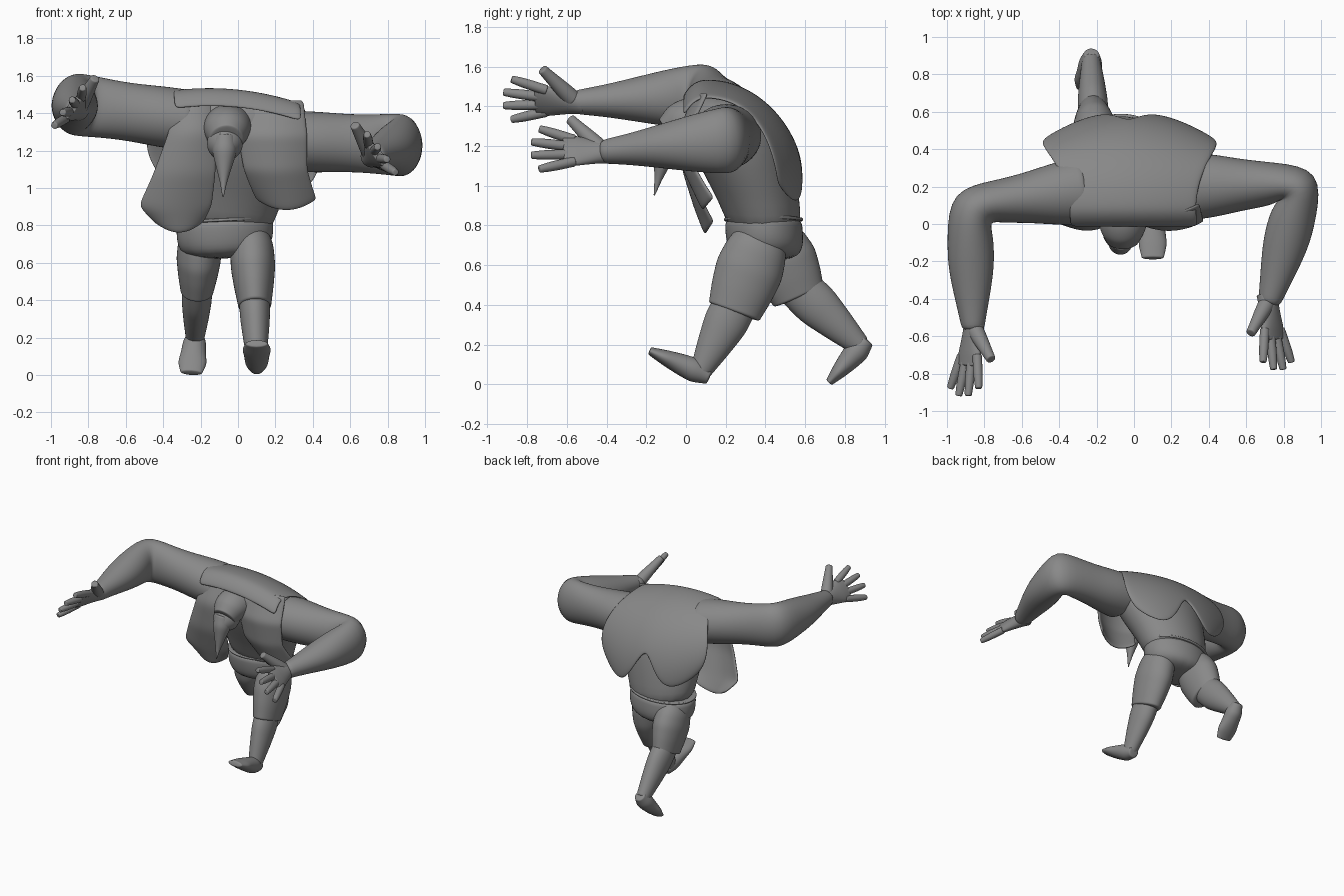
import bpy, bmesh
from math import sin, cos, pi
from mathutils import Vector

cube = bpy.data.objects.get("Cube")
if cube:
    bpy.data.objects.remove(cube)

shade = (0.25, 0.25, 0.25, 1)
grey = bpy.data.materials.new("neutral grey")
grey.use_nodes = True
grey.diffuse_color = shade
grey.node_tree.nodes["Principled BSDF"].inputs["Base Color"].default_value = shade

SIDEWAYS = Vector((1, 0, 0))
UPWARD = Vector((0, 0, 1))


def finish(name, bm, thickness=0):
    bmesh.ops.recalc_face_normals(bm, faces=bm.faces)
    mesh = bpy.data.meshes.new(name)
    bm.to_mesh(mesh)
    bm.free()
    part = bpy.data.objects.new(name, mesh)
    bpy.context.collection.objects.link(part)
    mesh.materials.append(grey)
    for face in mesh.polygons:
        face.use_smooth = True
    if thickness:
        solid = part.modifiers.new("thickness", "SOLIDIFY")
        solid.thickness = thickness
        solid.offset = 0
    smooth = part.modifiers.new("smooth", "SUBSURF")
    smooth.levels = smooth.render_levels = 2


def along(values, t):
    """Value at t, from zero to one, in an evenly spaced list."""
    place = t * (len(values) - 1)
    i = min(int(place), len(values) - 2)
    return values[i] + (values[i + 1] - values[i]) * (place - i)


def skin(bm, rings):
    """Bridge closed rings and cap both ends."""
    rows = [[bm.verts.new(point) for point in ring] for ring in rings]
    for low, high in zip(rows, rows[1:]):
        for i in range(len(low)):
            bm.faces.new((low[i - 1], low[i], high[i], high[i - 1]))
    bm.faces.new(rows[0])
    bm.faces.new(rows[-1])


def tube(bm, joints, wide, deep, across, sides=12, steps=8):
    """Oval tube through joints, its wide radius lying along the across direction."""
    joints = [Vector(joint) for joint in joints]
    # An extra ring close to each end keeps the caps full
    stops = [0, 0.03] + [i / steps for i in range(1, steps)] + [0.97, 1]
    centres = [along(joints, t) for t in stops]
    rings = []
    for i, t in enumerate(stops):
        way = (centres[min(i + 1, len(stops) - 1)] - centres[max(i - 1, 0)]).normalized()
        u = (across - way * way.dot(across)).normalized() * along(wide, t)
        v = way.cross(u).normalized() * along(deep, t)
        turns = [2 * pi * k / sides for k in range(sides)]
        rings.append([centres[i] + u * cos(a) + v * sin(a) for a in turns])
    skin(bm, rings)


def limb(name, joints, wide, deep, across=SIDEWAYS):
    bm = bmesh.new()
    tube(bm, joints, wide, deep, across)
    finish(name, bm)


def stack(name, rows, tilt, sides=16):
    """Nearly level ovals (centre x, centre y, height, half width, half depth)."""
    rings = []
    for x, y, z, width, depth in rows:
        ring = []
        for k in range(sides):
            a = 2 * pi * k / sides
            ring.append((x + width * cos(a), y + depth * sin(a), z + tilt * width * cos(a)))
        rings.append(ring)
    bm = bmesh.new()
    skin(bm, rings)
    finish(name, bm)


def cloth(name, point, columns=12, rows=12):
    """Thin panel whose surface is point(u, v), u from -1 to 1 and v from 0 to 1."""
    bm = bmesh.new()
    grid = [[bm.verts.new(point(2 * i / columns - 1, j / rows)) for i in range(columns + 1)]
            for j in range(rows + 1)]
    for top, bottom in zip(grid, grid[1:]):
        for i in range(columns):
            bm.faces.new((top[i], top[i + 1], bottom[i + 1], bottom[i]))
    finish(name, bm, thickness=0.02)


def vest_back_point(u, v):
    """Over the shoulders, down the arched back, into two rounded tails."""
    bow = 0
    if v < 0.25:
        a = (v * 4 - 1) * pi / 3
        y, z, width = 0.1 + 0.13 * sin(a), 1.34 + 0.18 * cos(a), 0.34
    else:
        t = (v - 0.25) / 0.75
        notch = max(0, 1 - abs(u) * 2.5) * 0.3
        corner = 0.6 * max(0, abs(u) - 0.5) ** 2
        a = t * pi / 2 * (1 - (notch + corner) * t * t)
        y, z = 0.1 + 0.5 * sin(a), 0.95 + 0.57 * cos(a)
        width = 0.34 + 0.13 * sin(pi * 0.85 * t ** 1.5)
        bow = 0.13 * sin(a) ** 2
    x = width * u
    return x - 0.03 * v, y - bow * u * u, z - 0.1 * x - 0.04 * u * u


def hanging(rows, bow):
    """Front panel through rows (left edge, right edge, y, z)."""
    rows = [Vector(row) for row in rows]

    def point(u, v):
        left, right, y, z = along(rows, v)
        rounding = 0.06 * v ** 4 * u * u
        return left + (right - left) * (u + 1) / 2, y + bow * u * u, z + rounding

    return point


def leg(side, hip, knee, ankle, toe):
    hip, knee, ankle, toe = map(Vector, (hip, knee, ankle, toe))
    limb("shorts_leg_" + side, (hip, knee), (0.08, 0.12, 0.125, 0.11, 0.09),
         (0.1, 0.16, 0.18, 0.165, 0.14))
    limb("shin_" + side, (knee.lerp(hip, 0.2), ankle), (0.085, 0.085, 0.07, 0.05),
         (0.11, 0.12, 0.09, 0.055))
    heel = ankle.lerp(toe, -0.2)
    limb("foot_" + side, (heel, toe), (0.04, 0.065, 0.07, 0.08, 0.06), (0.04, 0.065, 0.055, 0.04, 0.02))


def arm(side, sign, shoulder, elbow, wrist):
    shoulder, elbow, wrist = map(Vector, (shoulder, elbow, wrist))
    limb("arm_" + side, (shoulder, elbow, wrist),
         (0.17, 0.17, 0.16, 0.165, 0.18, 0.155, 0.12, 0.085, 0.06),
         (0.19, 0.175, 0.14, 0.12, 0.14, 0.13, 0.13, 0.095, 0.06), UPWARD)
    # Hand: palm, four fanned fingers and a thumb
    ahead = Vector((0.15 * sign, -1, 0.05))
    spread = Vector((-0.6 * sign, 0, 0.8))
    knuckles = wrist + ahead * 0.19
    bm = bmesh.new()
    tube(bm, (wrist - ahead * 0.06, knuckles), (0.06, 0.065, 0.08, 0.095, 0.085),
         (0.06, 0.05, 0.042, 0.035, 0.025), spread)
    taper = (0.028, 0.028, 0.028, 0.02)
    for i in range(4):
        place = 1.5 - i
        base = knuckles + spread * place * 0.045 - ahead * 0.06
        tip = knuckles + spread * place * 0.085 + ahead * (0.165 - 0.02 * place ** 2)
        tube(bm, (base, tip), taper, taper, spread, sides=8, steps=4)
    thumb = (0.05, 0.045, 0.035, 0.028)
    tube(bm, (wrist + spread * 0.02, wrist + spread * 0.2 + ahead * 0.155), thumb, thumb,
         UPWARD, sides=8, steps=4)
    finish("hand_" + side, bm)


# Torso leaning forward, shorts and waistband
stack("torso", [(-0.07, 0.4, 0.75, 0.25, 0.19), (-0.06, 0.38, 0.9, 0.27, 0.2),
                (0, 0.27, 1.2, 0.36, 0.27), (0, 0.22, 1.38, 0.36, 0.23),
                (0, 0.18, 1.48, 0.25, 0.13)], tilt=-0.1)
stack("shorts_hips", [(-0.07, 0.39, 0.84, 0.26, 0.195), (-0.07, 0.39, 0.8, 0.265, 0.2),
                      (-0.07, 0.4, 0.7, 0.265, 0.2), (-0.07, 0.4, 0.62, 0.2, 0.16)], tilt=0.05)
stack("waistband", [(-0.07, 0.39, 0.83 + 0.01 * cos(a), 0.26 + 0.01 * sin(a), 0.195 + 0.01 * sin(a))
                    for a in (0, pi / 4, pi / 2, pi * 3 / 4, pi)], tilt=0.05)

# Neck, bowed head and pointed beard
limb("neck", [(-0.03, 0.25, 1.34), (-0.06, 0, 1.32), (-0.06, -0.09, 1.26)],
     (0.17, 0.14, 0.125, 0.09), (0.15, 0.13, 0.12, 0.09))
limb("head", [(-0.07, 0.04, 1.28), (-0.07, -0.13, 1.2)], (0.08, 0.1, 0.1, 0.05), (0.08, 0.1, 0.1, 0.05))
beard = (0.06, 0.07, 0.045, 0.02, 0.003)
limb("beard", [(-0.07, -0.08, 1.28), (-0.08, -0.16, 0.95)], beard, beard)

# Vest: arched back with two tails, and two hanging fronts
cloth("vest_back", vest_back_point)
cloth("vest_front_right", hanging([(-0.33, -0.14, 0.06, 1.5), (-0.37, -0.12, -0.03, 1.3),
                                   (-0.45, -0.12, -0.01, 1.08), (-0.53, -0.14, 0.05, 0.89),
                                   (-0.44, -0.19, 0.1, 0.76)], bow=0.04))
cloth("vest_front_left", hanging([(0, 0.35, 0.06, 1.47), (0, 0.37, -0.03, 1.28),
                                  (0.03, 0.37, -0.01, 1.09), (0.1, 0.42, 0.09, 0.88)], bow=0.05))

# Legs mid stride, arms reaching forward
leg("left", (0.07, 0.4, 0.8), (0.09, 0.24, 0.36), (0.1, 0.07, 0.06), (0.1, -0.185, 0.17))
leg("right", (-0.2, 0.41, 0.8), (-0.22, 0.57, 0.44), (-0.23, 0.88, 0.19), (-0.25, 0.72, 0.01))
arm("left", 1, (0.28, 0.2, 1.25), (0.9, 0.22, 1.23), (0.72, -0.43, 1.17))
arm("right", -1, (-0.26, 0.18, 1.36), (-0.88, 0.1, 1.45), (-0.86, -0.57, 1.42))
